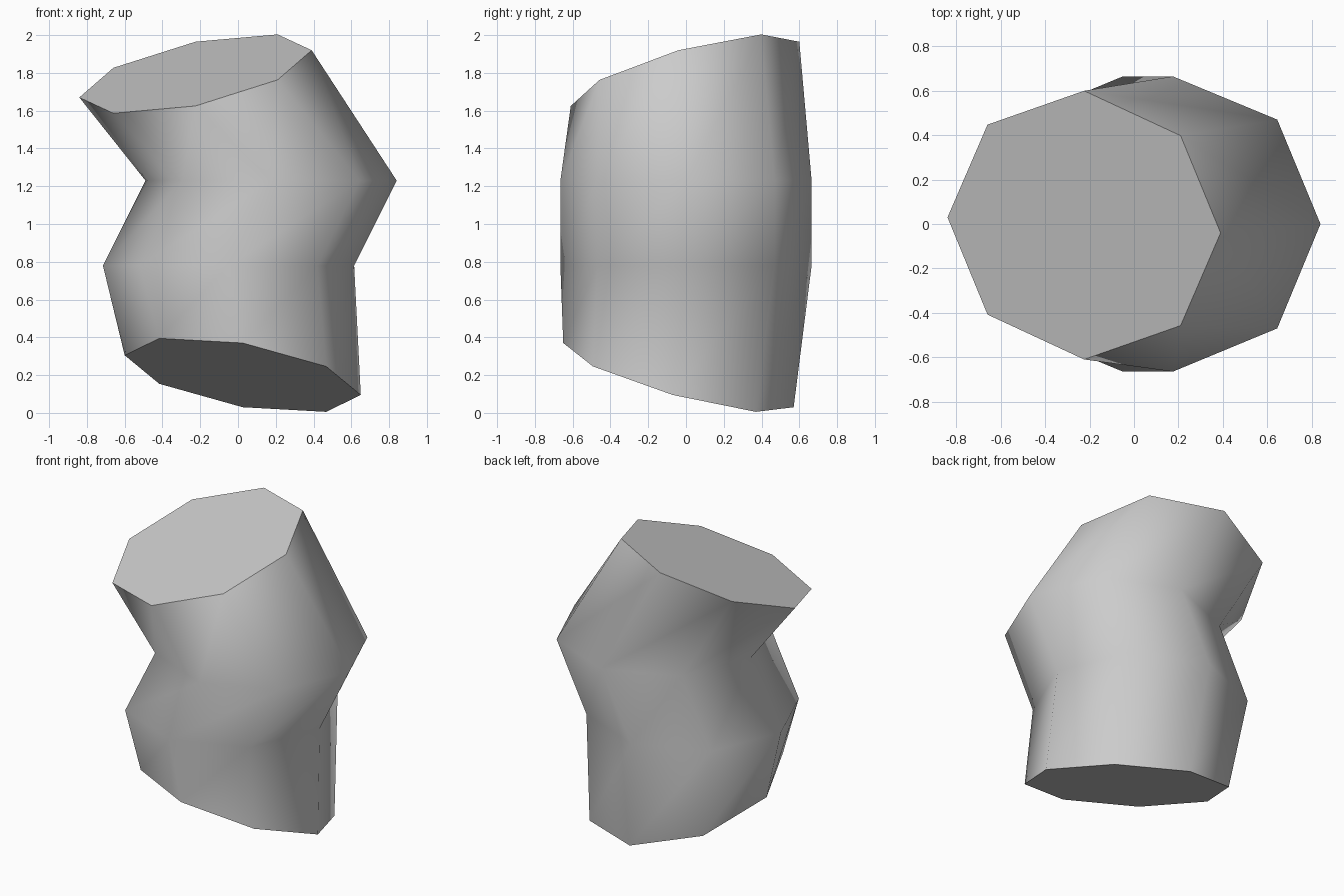
import bpy, bmesh
from math import sin, cos, tau
from mathutils import Vector

if "Cube" in bpy.data.objects:
    bpy.data.objects.remove(bpy.data.objects["Cube"])

SIDES = 8

# Each ring: centre, half axis toward +x, half axis toward +y
rings = [
    (Vector((0.025, -0.04, 0.20)), Vector((0.625, -0.03, -0.105)), Vector((0, 0.61, -0.17))),
    (Vector((-0.05, 0, 0.78)), Vector((0.665, 0, 0)), Vector((0, 0.665, 0))),
    (Vector((0.175, 0, 1.23)), Vector((0.665, 0, 0)), Vector((0, 0.665, 0))),
    (Vector((-0.225, -0.005, 1.795)), Vector((0.615, -0.035, 0.125)), Vector((0, 0.605, 0.17))),
]

grey = bpy.data.materials.new("plain grey")
grey.diffuse_color = (0.6, 0.6, 0.6, 1)
grey.use_nodes = True
grey.node_tree.nodes["Principled BSDF"].inputs["Base Color"].default_value = grey.diffuse_color

# Bent tube lofted through the rings
bm = bmesh.new()
loops = []
for centre, across, along in rings:
    loops.append([bm.verts.new(centre + across * cos(tau * i / SIDES) + along * sin(tau * i / SIDES))
                  for i in range(SIDES)])

for low, high in zip(loops, loops[1:]):
    for i in range(SIDES):
        j = (i + 1) % SIDES
        bm.faces.new((low[i], low[j], high[j], high[i])).smooth = True

# Flat slanted end caps with sharp rims
for cap in (bm.faces.new(loops[0][::-1]), bm.faces.new(loops[-1])):
    cap.smooth = False
    for edge in cap.edges:
        edge.smooth = False

bmesh.ops.recalc_face_normals(bm, faces=bm.faces)
mesh = bpy.data.meshes.new("bent_tube")
bm.to_mesh(mesh)
bm.free()
mesh.materials.append(grey)
tube = bpy.data.objects.new("bent_tube", mesh)
bpy.context.collection.objects.link(tube)
